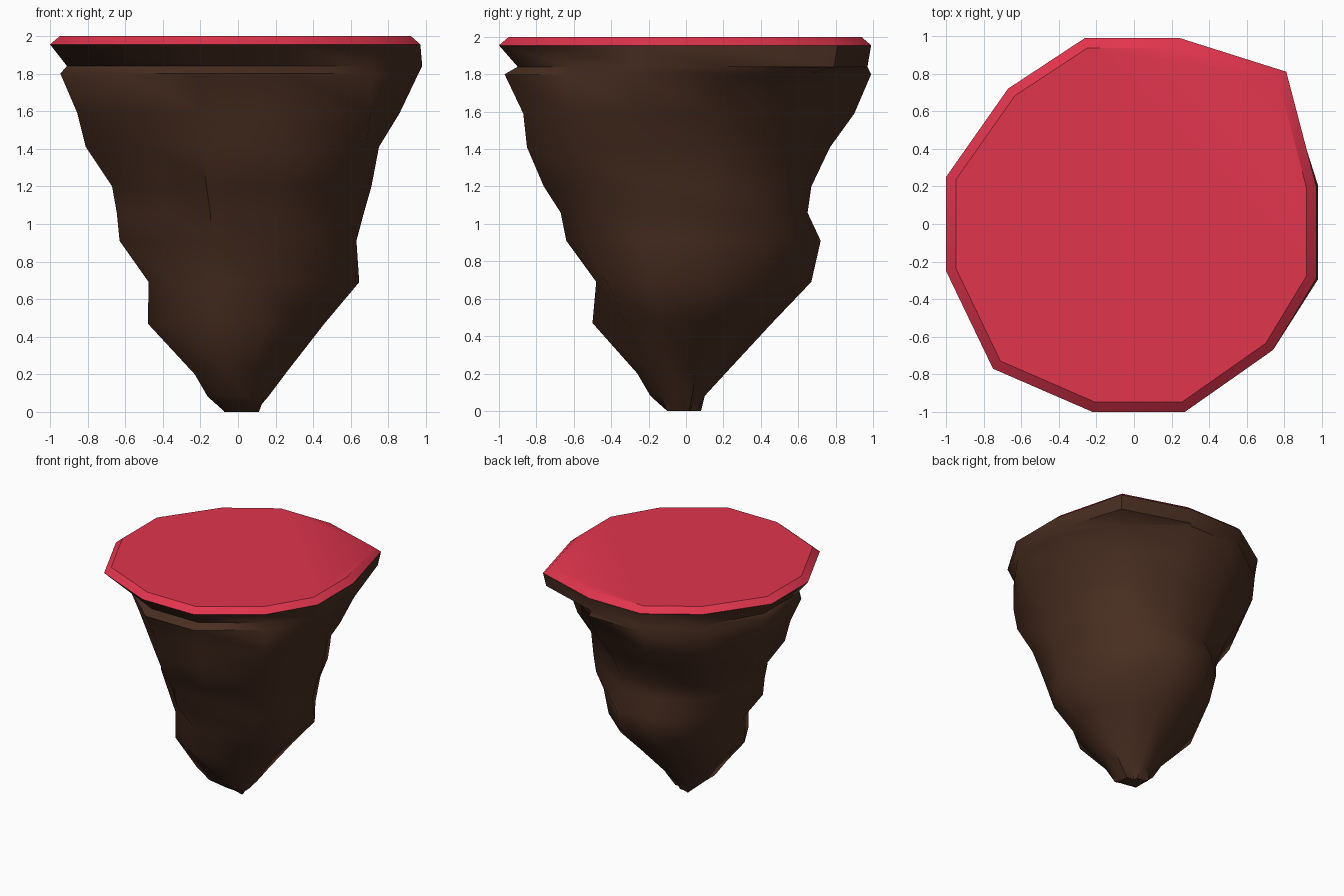
import bpy, bmesh, math

if "Cube" in bpy.data.objects:
    bpy.data.objects.remove(bpy.data.objects["Cube"])

# Outline of the plateau rim, seen from above (counter-clockwise from +x)
OUTLINE = [(0.97, 0.20), (0.81, 0.81), (0.24, 0.99), (-0.26, 0.99),
           (-0.67, 0.72), (-1.0, 0.25), (-1.0, -0.25), (-0.75, -0.77),
           (-0.22, -1.0), (0.27, -1.0), (0.74, -0.67), (0.97, -0.29)]
SIDE = [0, 1, 2, 2, 3, 4, 4, 5, 6, 6, 7, 0]   # compass side of each corner

# Rock layers: height, then reach towards E, NE, N, NW, W, SW, S, SE
LAYERS = [
    (1.84, .98, 1.12, .97, .95, .91, .87, .90, .91),
    (1.80, .96, .94, .99, .96, .945, .87, .97, .95),
    (1.59, .86, .87, .90, .94, .855, .79, .87, .95),
    (1.41, .75, .76, .77, .85, .81, .70, .85, .92),
    (1.20, .71, .74, .67, .72, .67, .59, .76, .80),
    (1.06, .67, .72, .65, .65, .645, .56, .67, .75),
    (0.91, .63, .66, .72, .65, .63, .53, .64, .70),
    (0.69, .645, .62, .67, .60, .475, .50, .48, .63),
    (0.47, .46, .40, .46, .48, .48, .50, .50, .48),
    (0.20, .25, .16, .21, .20, .23, .33, .26, .25),
    (0.08, .16, .08, .10, .13, .16, .23, .19, .19),
    (0.00, .09, .03, .06, .11, .07, .09, .07, .15),
]


def layer_ring(z, *reach):
    """Ring whose corners touch the given reach on each compass side."""
    ring = []
    for (x, y), s in zip(OUTLINE, SIDE):
        a = math.atan2(y, x)
        r = reach[s] / math.cos(a - s * math.pi / 4)
        ring.append((r * math.cos(a), r * math.sin(a), z))
    return ring


def loft(name, rings, color, angle, cap_first=False, cap_last=False):
    """Skin a stack of rings listed from top to bottom."""
    bm = bmesh.new()
    loops = [[bm.verts.new(p) for p in ring] for ring in rings]
    n = len(OUTLINE)
    for up, low in zip(loops, loops[1:]):
        for i in range(n):
            j = (i + 1) % n
            bm.faces.new((up[i], low[i], low[j], up[j]))
    if cap_first:
        bm.faces.new(loops[0])
    if cap_last:
        bm.faces.new(loops[-1][::-1])
    mesh = bpy.data.meshes.new(name)
    bm.to_mesh(mesh)
    bm.free()
    mat = bpy.data.materials.new(name + "_color")
    mat.diffuse_color = (*color, 1)
    mat.use_nodes = True
    mat.node_tree.nodes["Principled BSDF"].inputs["Base Color"].default_value = mat.diffuse_color
    mesh.materials.append(mat)
    obj = bpy.data.objects.new(name, mesh)
    bpy.context.collection.objects.link(obj)
    bpy.ops.object.select_all(action='DESELECT')
    obj.select_set(True)
    bpy.context.view_layer.objects.active = obj
    bpy.ops.object.shade_smooth_by_angle(angle=math.radians(angle))
    return obj


rim = [(x, y, 1.955) for x, y in OUTLINE]

# Red plateau with a chamfered edge
top = [(x * 0.947, y * 0.947, 2.0) for x, y in OUTLINE]
loft("plateau_top", [top, rim], (0.75, 0.035, 0.075), 40, cap_first=True)

# Brown rock hanging below the rim, tapering to a blunt tip
loft("island_rock", [rim] + [layer_ring(*l) for l in LAYERS],
     (0.065, 0.027, 0.015), 46, cap_last=True)
